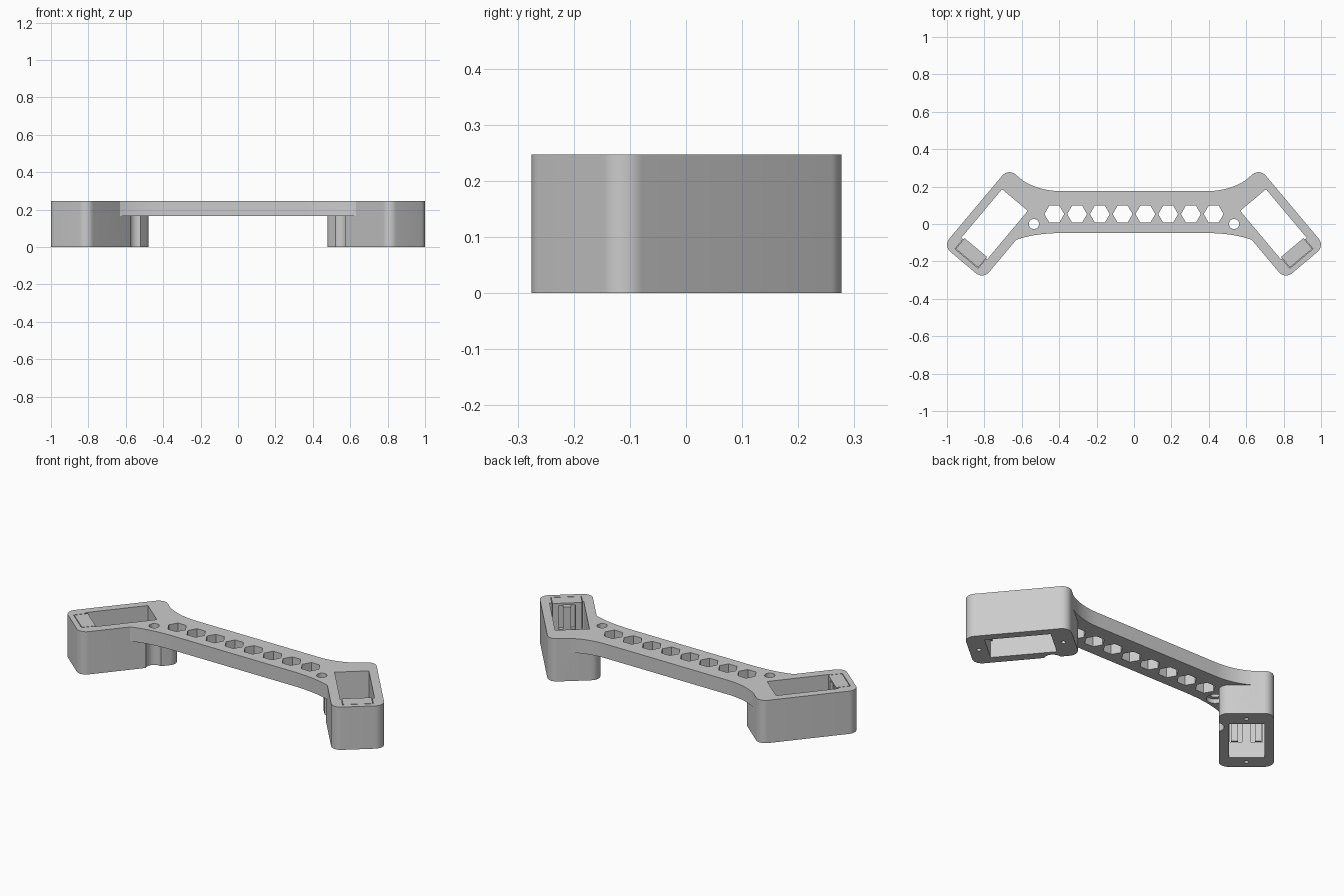
import bpy, bmesh, math
from mathutils import Vector

cube = bpy.data.objects.get("Cube")
if cube:
    bpy.data.objects.remove(cube, do_unlink=True)

TOP = 0.247
BRIDGE_Z = 0.165
ANG = math.radians(50)
C, S = math.cos(ANG), math.sin(ANG)

grey = bpy.data.materials.new("plain grey")
grey.use_nodes = True
grey.diffuse_color = (0.6, 0.6, 0.6, 1)
grey.node_tree.nodes["Principled BSDF"].inputs["Base Color"].default_value = (0.6, 0.6, 0.6, 1)


def prism(name, pts, z0, z1):
    """Extrude a flat outline between two heights."""
    bm = bmesh.new()
    face = bm.faces.new([bm.verts.new((x, y, z0)) for x, y in pts])
    ext = bmesh.ops.extrude_face_region(bm, geom=[face])
    top = [v for v in ext["geom"] if isinstance(v, bmesh.types.BMVert)]
    bmesh.ops.translate(bm, verts=top, vec=(0, 0, z1 - z0))
    bmesh.ops.recalc_face_normals(bm, faces=bm.faces)
    me = bpy.data.meshes.new(name)
    bm.to_mesh(me)
    bm.free()
    me.materials.append(grey)
    ob = bpy.data.objects.new(name, me)
    bpy.context.collection.objects.link(ob)
    return ob


def combine(ob, other, op):
    """Apply a boolean and remove the second object."""
    bpy.context.view_layer.objects.active = ob
    m = ob.modifiers.new("bool", "BOOLEAN")
    m.operation, m.solver, m.object = op, "EXACT", other
    bpy.ops.object.modifier_apply(modifier=m.name)
    bpy.data.objects.remove(other, do_unlink=True)


def ring(x, y, r, n, start=0.0):
    return [(x + r * math.cos(start + math.tau * i / n),
             y + r * math.sin(start + math.tau * i / n)) for i in range(n)]


def rect(u0, u1, v0, v1, r=0.0):
    """Rectangle with optional rounded corners."""
    if not r:
        return [(u0, v0), (u1, v0), (u1, v1), (u0, v1)]
    pts = []
    for k, (u, v) in enumerate([(u1 - r, v1 - r), (u0 + r, v1 - r),
                                (u0 + r, v0 + r), (u1 - r, v0 + r)]):
        for i in range(11):
            a = math.pi / 2 * (k + i / 10)
            pts.append((u + r * math.cos(a), v + r * math.sin(a)))
    return pts


def tilt(pts, side):
    """Socket coordinates (along, across) to x, y."""
    return [(-side * (C * u + S * v), S * u - C * v) for u, v in pts]


def bezier(a, b, c, n=14):
    a, b, c = Vector(a), Vector(b), Vector(c)
    return [tuple(a * (1 - t) ** 2 + b * 2 * t * (1 - t) + c * t * t)
            for t in (i / n for i in range(n + 1))]


# Bridge with flared ends
half = ([(-0.66, -0.06), (-0.66, 0.25)]
        + bezier((-0.64, 0.265), (-0.534, 0.176), (-0.39, 0.176)))
lower = bezier((-0.37, -0.048), (-0.53, -0.048), (-0.63, -0.085))
outline = half + [(-x, y) for x, y in reversed(half)]
outline += [(-x, y) for x, y in reversed(lower)] + lower
frame = prism("bridge_frame", outline, BRIDGE_Z, TOP)

# Tilted end sockets
for side in (1, -1):
    combine(frame, prism("socket", tilt(rect(-0.745, -0.204, -0.706, -0.428, 0.05), side),
                         0, TOP), "UNION")

for side in (1, -1):
    cuts = [
        (tilt(rect(-0.65, -0.311, -0.66, -0.48), side), -0.1, 0.4),     # opening
        (tilt(rect(-0.717, -0.64, -0.648, -0.486), side), 0.09, 0.4),   # clip pocket
        (ring(side * 0.535, 0, 0.027, 32), -0.1, 0.4),                  # bolt hole
        (ring(side * 0.535, 0, 0.045, 32), -0.1, 0.19),                 # bolt head clearance
    ]
    for u in (-0.262, -0.695):                                          # screw holes
        cuts.append((tilt(ring(u, -0.567, 0.012, 20), side), -0.1, 0.07))
    for pts, z0, z1 in cuts:
        combine(frame, prism("cutter", pts, z0, z1), "DIFFERENCE")

# Row of hexagonal holes
for i in range(8):
    combine(frame, prism("cutter", ring((i - 3.5) * 0.1217, 0.053, 0.053, 6), 0, 0.4),
            "DIFFERENCE")

# Retaining clips with a slot and a tongue
parts = [frame]
for side, label in ((1, "left"), (-1, "right")):
    clip = prism(label + "_clip", tilt(rect(-0.714, -0.64, -0.645, -0.489), side), 0.09, TOP)
    combine(clip, prism("cutter", tilt(rect(-0.675, -0.6, -0.61, -0.524), side), 0.0, 0.235),
            "DIFFERENCE")
    tongue = prism(label + "_tongue", tilt(rect(-0.68, -0.65, -0.588, -0.546), side), 0.09, 0.22)
    parts += [clip, tongue]

# Smooth the rounded walls, keep edges crisp
for ob in parts:
    bpy.ops.object.select_all(action="DESELECT")
    ob.select_set(True)
    bpy.context.view_layer.objects.active = ob
    bpy.ops.object.shade_smooth_by_angle(angle=math.radians(25))
